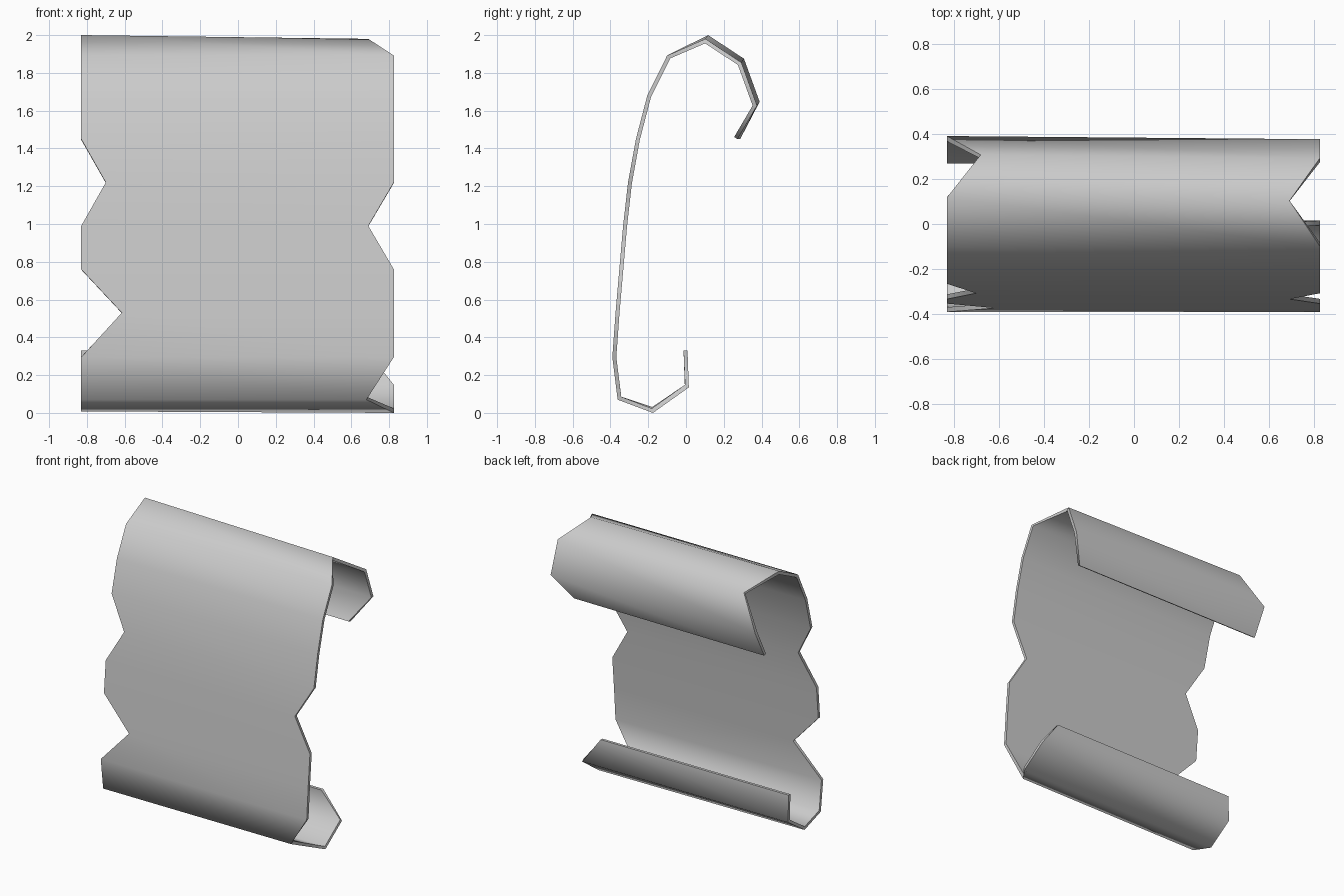
import bpy, bmesh
from math import radians

if "Cube" in bpy.data.objects:
    bpy.data.objects.remove(bpy.data.objects["Cube"])

# Outer profile of the curled sheet, top curl tip to bottom curl tip:
# (y, z, left edge x, right edge x)
ROWS = [
    (0.28, 1.45, -0.83, 0.71), (0.383, 1.637, -0.83, 0.825),
    (0.30, 1.865, -0.68, 0.825), (0.11, 1.99, -0.83, 0.69),
    (-0.10, 1.892, -0.83, 0.825), (-0.205, 1.68, -0.83, 0.825),
    (-0.265, 1.45, -0.83, 0.825), (-0.307, 1.22, -0.70, 0.825),
    (-0.333, 0.99, -0.83, 0.69), (-0.353, 0.76, -0.83, 0.825),
    (-0.373, 0.53, -0.615, 0.825), (-0.39, 0.295, -0.83, 0.825),
    (-0.362, 0.07, -0.83, 0.68), (-0.175, 0.004, -0.83, 0.825),
    (0.015, 0.135, -0.83, 0.825), (0.008, 0.33, -0.83, 0.68),
]
THICKNESS = 0.021

# Sheet surface; the top curl is slightly larger on the left
bm = bmesh.new()
pairs = []
for i, (y, z, left, right) in enumerate(ROWS):
    dy = 0.007 if i < 4 else 0
    dz = 0.010 if 0 < i < 4 else (0.004 if i == 13 else 0)
    pairs.append((bm.verts.new((left, y + dy, z + dz)),
                  bm.verts.new((right, y - dy, z - dz))))
for (a, b), (c, d) in zip(pairs, pairs[1:]):
    bm.faces.new((a, c, d, b))
mesh = bpy.data.meshes.new("scroll_sheet")
bm.to_mesh(mesh)
bm.free()
sheet = bpy.data.objects.new("scroll_sheet", mesh)
bpy.context.collection.objects.link(sheet)
bpy.context.view_layer.objects.active = sheet
sheet.select_set(True)

# Paper thickness, grown towards the inside of the curl
solid = sheet.modifiers.new("thickness", 'SOLIDIFY')
solid.thickness = THICKNESS
solid.offset = -1
solid.use_even_offset = True
bpy.ops.object.modifier_apply(modifier=solid.name)

# Smooth curl with a crisp torn rim
bpy.ops.object.shade_smooth_by_angle(angle=radians(70))
